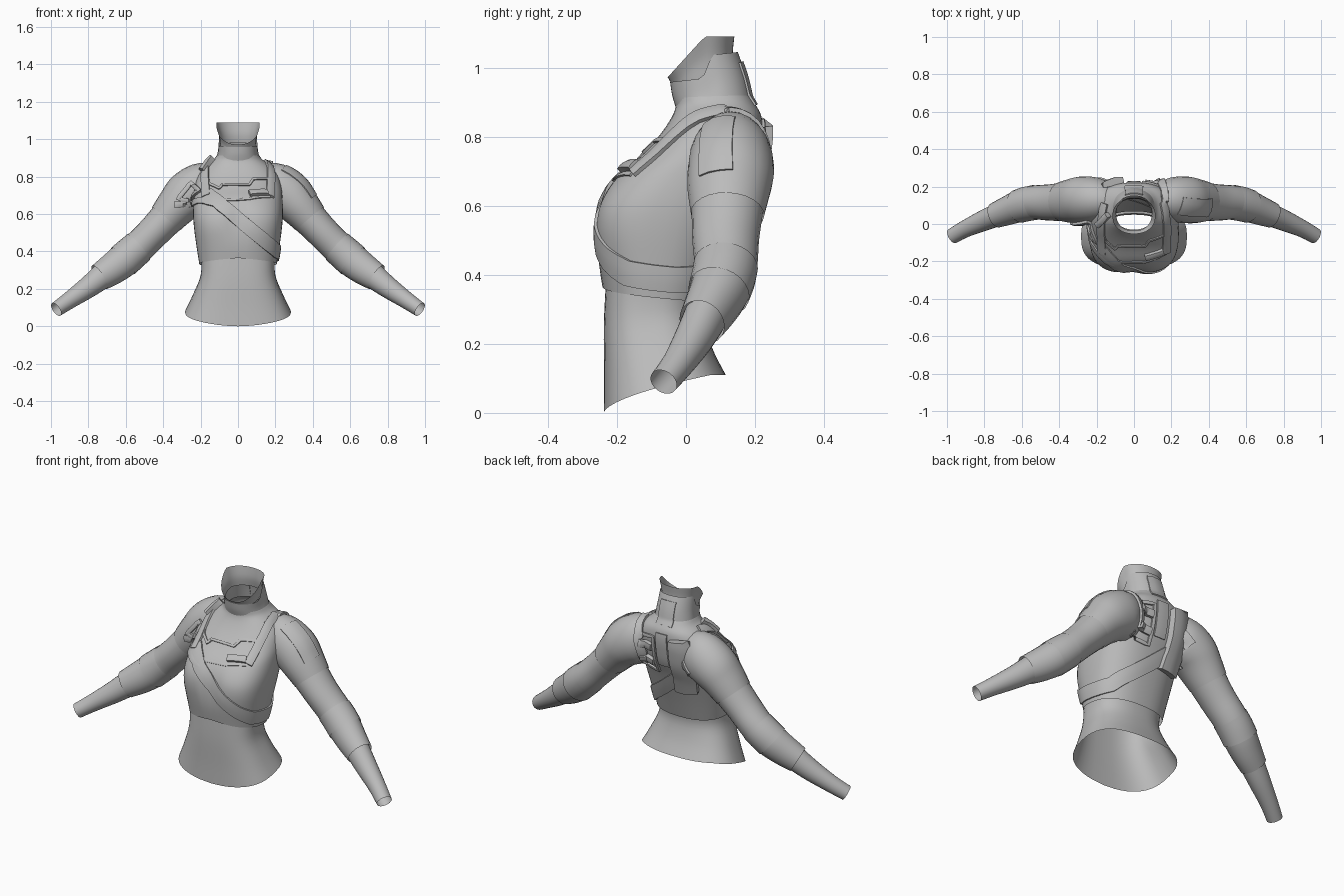
import bpy, math
from mathutils import Vector
from mathutils.bvhtree import BVHTree

if "Cube" in bpy.data.objects:
    bpy.data.objects.remove(bpy.data.objects["Cube"])

grey = bpy.data.materials.new("cloth grey")
grey.diffuse_color = (0.5, 0.5, 0.5, 1)
grey.use_nodes = True
grey.node_tree.nodes["Principled BSDF"].inputs["Base Color"].default_value = grey.diffuse_color
SEG = 48
body_v, body_f = [], []          # surface that the straps lie on


def make(name, verts, faces, angle=40):
    me = bpy.data.meshes.new(name)
    me.from_pydata([tuple(v) for v in verts], [], faces)
    me.materials.append(grey)
    ob = bpy.data.objects.new(name, me)
    bpy.context.collection.objects.link(ob)
    bpy.ops.object.select_all(action='DESELECT')
    ob.select_set(True)
    bpy.context.view_layer.objects.active = ob
    bpy.ops.object.shade_smooth_by_angle(angle=math.radians(angle))
    return ob


def smooth(rows, n):
    """Catmull-Rom through tuples, n steps per span."""
    out = []
    for i in range(len(rows) - 1):
        a, b, c, d = (rows[max(0, min(len(rows) - 1, i + k))] for k in (-1, 0, 1, 2))
        for s in range(n):
            t = s / n
            out.append(tuple(0.5 * (2 * q + (r - p) * t + (2 * p - 5 * q + 4 * r - u) * t * t
                                    + (3 * q - p - 3 * r + u) * t ** 3)
                             for p, q, r, u in zip(a, b, c, d)))
    return out + [tuple(rows[-1])]


def skin(name, rings, surface=False, hidden=None):
    """Join rings; faces whose centre is hidden inside another part are left out."""
    verts = [v for r in rings for v in r]
    n = len(rings[0])
    faces = [(i * n + j, i * n + (j + 1) % n, (i + 1) * n + (j + 1) % n, (i + 1) * n + j)
             for i in range(len(rings) - 1) for j in range(n)]
    if surface:
        k = len(body_v)
        body_v.extend(verts)
        body_f.extend(tuple(x + k for x in f) for f in faces)
    if hidden:
        faces = [f for f in faces if not hidden(sum((verts[i] for i in f), Vector()) / 4)]
    return make(name, verts, faces)


def spow(v, p):
    return math.copysign(abs(v) ** p, v)


def trunk(name, rows, power=2.4, front=2.4, rise=lambda c: c ** 0.5, bust=0.0, **kw):
    """Rows of (front z, back z, front y, back y, half width)."""
    rings = []
    for zf, zb, yf, yb, w in smooth(rows, 4):
        ring = []
        for j in range(SEG):
            a = 2 * math.pi * j / SEG
            p = power if math.sin(a) >= 0 else front
            if bust:
                p += .6 * math.exp(-((zf - .56) / .12) ** 2) * max(0, -math.sin(a)) ** .5
            x = w * spow(math.cos(a), 2 / p)
            s = spow(math.sin(a), 2 / p)
            y = (yf + yb) / 2 + (yb - yf) / 2 * s
            c = max(0, min(1, (s + 1) / 2))
            z = zf + (zb - zf) * rise(c)
            # shallow valley between the two sides of the chest
            if s < 0:
                y += bust * math.exp(-(x / 0.05) ** 2 - ((z - 0.57) / 0.09) ** 2)
            ring.append(Vector((x, y, z)))
        rings.append(ring)
    return skin(name, rings, **kw)


def tube(name, rows, sx, n=4, **kw):
    """Rows of (x, y, z, radius up, radius along y)."""
    pts = smooth(rows, n)
    rings = []
    for i, (x, y, z, ru, ry) in enumerate(pts):
        d = Vector(pts[min(i + 1, len(pts) - 1)][:3]) - Vector(pts[max(i - 1, 0)][:3])
        d.normalize()
        side = (Vector((0, 1, 0)) - d * d.y).normalized()
        up = side.cross(d) * -1
        if up.z < 0:
            up = -up
        ring = []
        for j in range(24):
            a = 2 * math.pi * j / 24 * sx
            p = Vector((x, y, z)) + up * ru * math.cos(a) + side * ry * math.sin(a)
            ring.append(Vector((p.x * sx, p.y, p.z)))
        rings.append(ring[::-1])
    return skin(name, rings, **kw)


def collar_rise(c):
    t = max(0, min(1, (c - .45) / .2))
    return .25 * c + .75 * t * t * (3 - 2 * t)


def in_sleeve(p):
    return abs(p.x) > .19 and (p.y - .125) ** 2 + (p.z - .72) ** 2 < .09 ** 2


def in_torso(p):
    return abs(p.x) < .215 and p.z < .78 and p.y < .13


# Torso, bodice, neck and collar
trunk("waist", [(0, .11, -.238, .115, .283), (.10, .19, -.237, .075, .242),
                (.25, .28, -.238, .05, .2), (.38, .36, -.232, .058, .197)], 2.4, 2.9,
      rise=lambda c: min(1, 1.08 * c ** .6))
trunk("bodice", [(.365, .32, -.242, .068, .207), (.45, .42, -.256, .10, .222),
                 (.54, .52, -.263, .135, .235), (.61, .6, -.25, .165, .24),
                 (.68, .68, -.205, .20, .238), (.74, .75, -.135, .215, .232),
                 (.80, .81, -.08, .222, .215), (.85, .86, -.045, .218, .175),
                 (.885, .895, -.03, .2, .13), (.91, .92, -.03, .185, .112)],
      bust=.02, surface=True, hidden=in_sleeve)
trunk("collar", [(.885, .895, -.03, .192, .116), (.92, .97, -.04, .176, .106),
                 (.958, 1.045, -.046, .15, .102)], 2.2, 2.2, rise=collar_rise, surface=True)
trunk("neck", [(.935, .98, -.036, .143, .095), (.952, 1.03, -.042, .135, .1),
               (.972, 1.09, -.053, .14, .115)], 2.2, 2.2, rise=lambda c: min(1, 1.8 * c))

# Arms
for sx, tag in ((1, "left"), (-1, "right")):
    tube(tag + "_short_sleeve",
         [(.14, .125, .75, .121, .095), (.2, .13, .74, .132, .118), (.27, .13, .7, .128, .125),
          (.325, .124, .645, .112, .12), (.385, .12, .575, .097, .106)], sx,
         surface=True, hidden=in_torso)
    tube(tag + "_long_sleeve",
         [(.37, .12, .59, .095, .104), (.45, .115, .505, .088, .097), (.53, .115, .425, .088, .091),
          (.6, .1, .362, .091, .087), (.67, .073, .308, .085, .078), (.74, .046, .262, .074, .068)],
         sx, surface=True)
    tube(tag + "_forearm", [(.72, .053, .272, .068, .062), (.8, .02, .21, .058, .056),
                            (.9, -.025, .14, .046, .046), (.972, -.065, .09, .04, .042)], sx)
    tube(tag + "_elbow_band", [(.53, .115, .425, .091, .094), (.57, .108, .39, .093, .093),
                               (.615, .095, .35, .094, .09)], sx, n=2)

tree = BVHTree.FromPolygons(body_v, body_f)


def on_body(p):
    loc, n, _, _ = tree.find_nearest(p)
    if n.dot(loc - Vector((0, .06, loc.z - .08))) < 0:
        n = -n
    return loc, n


def cast(x, z, way):
    """Surface point met from the front (way=-1) or back (way=1)."""
    hit = tree.ray_cast(Vector((x, way * 2, z)), Vector((0, -way, 0)))[0]
    return hit if hit else Vector((x, .1, z))


def strap(name, pts, width, thick=.012, way=-1, closed=False, steps=6):
    """Raised band following the body; 2D points are cast, 3D points are used as they are."""
    pts = [Vector(p) if len(p) == 3 else cast(p[0], p[1], way) for p in pts]
    if closed:
        pts.append(pts[0])
    path = [a.lerp(b, s / steps) for a, b in zip(pts, pts[1:]) for s in range(steps)] + [pts[-1]]
    prof = [(-1, -.004), (-1, thick), (-.35, thick * 1.15), (.35, thick * 1.15), (1, thick), (1, -.004)]
    verts, m = [], len(prof)
    for i, p in enumerate(path):
        if closed:
            d = path[(i + 1) % (len(path) - 1)] - path[(i - 1) % (len(path) - 1)]
        else:
            d = path[min(i + 1, len(path) - 1)] - path[max(i - 1, 0)]
        loc, n = on_body(p)
        side = d.cross(n).normalized()
        for s, t in prof:
            e, en = on_body(loc + side * s * width / 2)
            verts.append(e + (en * .5 + n * .5) * t)
    faces = [(i * m + j, (i + 1) * m + j, (i + 1) * m + j + 1, i * m + j + 1)
             for i in range(len(path) - 1) for j in range(m - 1)]
    faces += [tuple(range(m)), tuple(range(len(verts) - 1, len(verts) - m - 1, -1))]
    return make(name, verts, faces, 30)


# Diagonal sash round the chest, under the arm and over the back
strap("sash", [cast(x, z, -1) for x, z in ((-.17, .71), (-.08, .64), (.06, .525), (.15, .45), (.2, .405))]
      + [(.22, -.1, .392), (.215, -.03, .385), (.19, .05, .388)]
      + [cast(x, z, 1) for x, z in ((.14, .43), (.08, .475), (0, .54), (-.1, .63), (-.17, .71))],
      .075, .009)
# Shoulder harness, front over to back on the left only
for sx, tag in ((1, "left"), (-1, "right")):
    strap(tag + "_shoulder_strap",
          [(sx * .175, -.16, .7), (sx * .18, -.06, .79), (sx * .175, .03, .86), (sx * .165, .11, .885)]
          + ([(.16, .18, .86), (.15, .22, .78), (.13, .2, .68)] if sx > 0 else []), .045, .012)
strap("shoulder_patch", [(.25, .1, .85), (.32, .1, .77), (.385, .1, .68)], .11, .006)
# Neckline yoke edging
strap("yoke_edge", [(-.175, .8), (-.15, .76), (-.1, .735), (-.085, .755), (.06, .755),
                    (.08, .785), (.18, .785)], .014, .007)
strap("yoke_hem", [(-.17, .7), (-.13, .68), (-.05, .675), (.06, .68), (.17, .69)], .014, .006)
strap("chest_pouch", [(.06, .705), (.155, .71)], .035, .018)
strap("chest_buckle", [(-.32, .68), (-.24, .67), (-.2, .72), (-.25, .765)], .022, .014, closed=True)
strap("armpit_strap", [(-.34, .65), (-.25, .655), (-.15, .66), (-.08, .64)], .035, .009)
strap("shoulder_clip", [(-.2, -.01, .84), (-.165, .02, .87), (-.14, .05, .9)], .03, .03)

# Back panel, bag and pouches
strap("nape_panel", [(0, .2, .89), (0, .19, .94), (0, .17, 1.02)], .1, .006)
strap("back_bag", [(-.11, .83), (-.11, .72), (-.11, .62), (-.1, .52)], .12, .034, 1)
strap("spine_panel", [(0, .85), (0, .76), (0, .66)], .07, .008, 1)
for i, z in enumerate((.76, .67)):
    strap("back_pouch_%d" % (i + 1), [(.06, z), (.145, z + .005)], .04, .02, 1)
strap("back_frame", [(.05, .82), (.165, .81), (.17, .62), (.05, .61)], .018, .01, 1, True)
